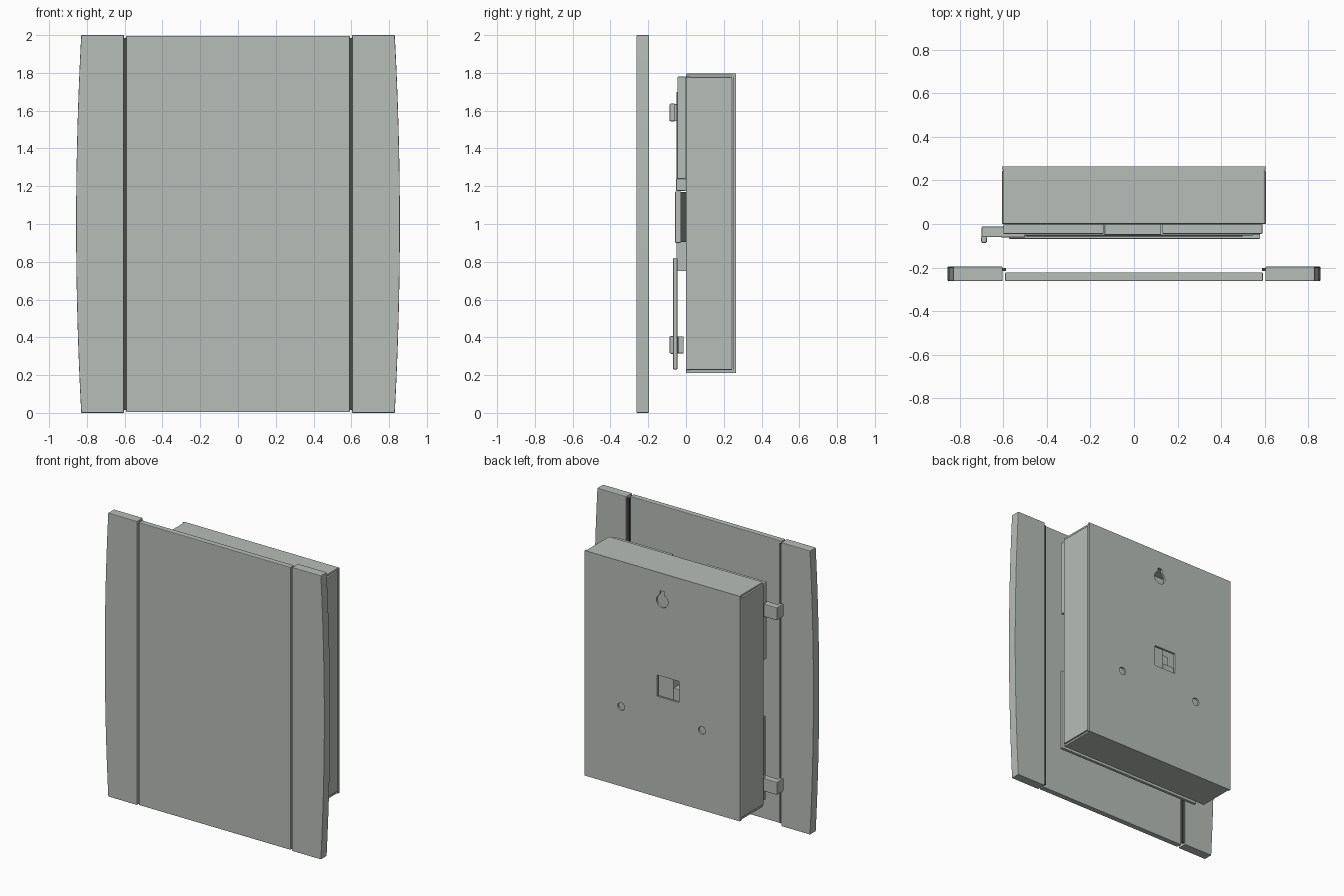
import bpy, bmesh, math

cube = bpy.data.objects.get("Cube")
if cube:
    bpy.data.objects.remove(cube, do_unlink=True)


def material(name, rgb):
    m = bpy.data.materials.new(name)
    m.use_nodes = True
    m.diffuse_color = (*rgb, 1)
    m.node_tree.nodes["Principled BSDF"].inputs["Base Color"].default_value = (*rgb, 1)
    return m


GREY = material("light_grey", (0.48, 0.51, 0.485))
DARK = material("dark_grey", (0.07, 0.075, 0.07))


def finish(name, bm, mat, bevel=0.0):
    bmesh.ops.recalc_face_normals(bm, faces=bm.faces)
    me = bpy.data.meshes.new(name)
    bm.to_mesh(me)
    bm.free()
    me.materials.append(mat)
    ob = bpy.data.objects.new(name, me)
    bpy.context.collection.objects.link(ob)
    if bevel:
        mod = ob.modifiers.new("edge", "BEVEL")
        mod.width, mod.segments = bevel, 2
        mod.limit_method, mod.angle_limit = "ANGLE", math.radians(40)
    return ob


def box(name, x, y, z, mat=GREY, bevel=0.004):
    bm = bmesh.new()
    bmesh.ops.create_cube(bm, size=1)
    for v in bm.verts:
        for i, (lo, hi) in enumerate((x, y, z)):
            v.co[i] = lo if v.co[i] < 0 else hi
    return finish(name, bm, mat, bevel)


def prism(name, outline, y0, y1, mat=GREY, bevel=0.0):
    """Extrude an x-z outline from y0 to y1."""
    bm = bmesh.new()
    face = bm.faces.new([bm.verts.new((x, y0, z)) for x, z in outline])
    out = bmesh.ops.extrude_face_region(bm, geom=[face])
    for v in out["geom"]:
        if isinstance(v, bmesh.types.BMVert):
            v.co.y = y1
    return finish(name, bm, mat, bevel)


def disc(x, z, r, start=0.0, sweep=2 * math.pi, n=24):
    return [(x + r * math.cos(start + sweep * i / n),
             z + r * math.sin(start + sweep * i / n)) for i in range(n)]


def cut(ob, outline):
    cutter = prism("cutter", outline, 0.2, 0.3)
    mod = ob.modifiers.new("hole", "BOOLEAN")
    mod.operation, mod.solver, mod.object = "DIFFERENCE", "EXACT", cutter
    bpy.context.view_layer.objects.active = ob
    bpy.ops.object.modifier_apply(modifier=mod.name)
    bpy.data.objects.remove(cutter, do_unlink=True)


# Front cover: flat centre panel with bowed side panels and dark joint strips
box("centre_panel", (-0.592, 0.592), (-0.262, -0.222), (0.004, 1.996))
for side, s in (("left", 1), ("right", -1)):
    bow = [(s * (0.83 + 0.027 * (1 - (t / 8 - 1) ** 2)), t / 8) for t in range(17)]
    prism(side + "_side_panel", [(s * 0.604, 0)] + bow + [(s * 0.604, 2)],
          -0.262, -0.196, bevel=0.004)
    box(side + "_joint_strip", sorted((s * 0.588, s * 0.606)), (-0.215, -0.203),
        (0.015, 1.985), DARK, 0)

# Rear housing: sheet tray with mounting holes in its back plate
back = box("housing_back", (-0.606, 0.606), (0.25, 0.265), (0.21, 1.796), bevel=0)
for x in (-0.31, 0.32):
    cut(back, disc(x, 0.772, 0.027))
w = 0.018
cut(back, disc(0, 1.6, 0.045, math.radians(115), math.radians(310), 28)
    + [(w, 1.645), (w, 1.67), (-w, 1.67), (-w, 1.645)])
cut(back, [(-0.13, 0.92), (0.04, 0.92), (0.04, 1.07), (-0.13, 1.07)])
for name, z in (("housing_bottom", (0.21, 0.225)), ("housing_top", (1.781, 1.796))):
    box(name, (-0.6, 0.6), (0, 0.255), z)
for name, x in (("housing_right_wall", (-0.606, -0.59)), ("housing_left_wall", (0.59, 0.606))):
    box(name, x, (0, 0.246), (0.228, 1.778))
box("housing_front_board", (-0.592, 0.592), (0, 0.02), (0.222, 1.784), bevel=0)

# Connector seen through the rear window
box("connector_block", (-0.06, 0.08), (0.12, 0.225), (0.88, 1.1))
box("connector_base", (-0.16, -0.06), (0.12, 0.225), (0.88, 0.99))
box("connector_back", (-0.16, -0.06), (0.1, 0.16), (0.99, 1.1))

# Modules between the housing and the cover
box("upper_right_module", (-0.6, -0.14), (-0.045, 0), (1.24, 1.78))
box("upper_left_module", (0.13, 0.59), (-0.045, 0), (1.24, 1.78))
box("upper_middle_module", (-0.135, 0.125), (-0.05, 0), (1.24, 1.7))
box("module_ledge", (-0.55, 0.55), (-0.052, 0), (1.175, 1.24))
box("middle_core", (-0.45, 0.45), (-0.026, 0), (0.905, 1.17), DARK, 0)
box("middle_plate", (-0.5, 0.5), (-0.057, -0.026), (0.9, 1.173))
box("lower_plate", (-0.575, 0.58), (-0.068, -0.046), (0.23, 0.82))
box("lower_plate_support", (-0.3, 0.3), (-0.05, 0), (0.75, 0.91), bevel=0)

# Hinge clips along the right side
for name, z in (("lower", 0.36), ("upper", 1.59)):
    box(name + "_clip_block", (-0.7, -0.595), (-0.06, -0.012), (z - 0.045, z + 0.045))
    box(name + "_clip_arm", (-0.61, -0.5), (-0.062, -0.04), (z - 0.045, z + 0.045))
    box(name + "_clip_hook", (-0.702, -0.676), (-0.088, -0.055), (z - 0.047, z + 0.047), bevel=0.008)
